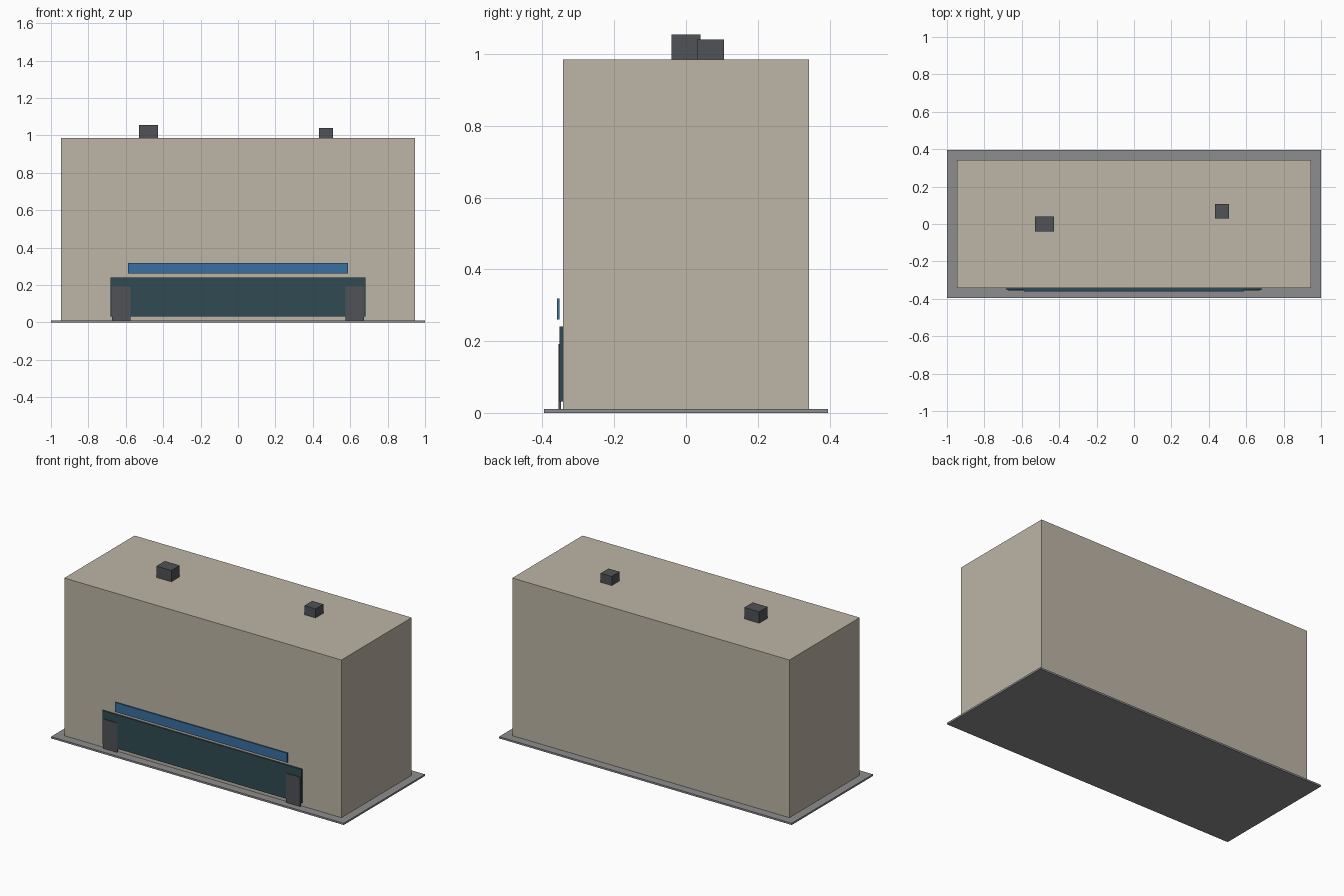
import bpy

if "Cube" in bpy.data.objects:
    bpy.data.objects.remove(bpy.data.objects["Cube"])


def material(name, rgb):
    m = bpy.data.materials.new(name)
    m.diffuse_color = (*rgb, 1.0)
    m.use_nodes = True
    m.node_tree.nodes["Principled BSDF"].inputs["Base Color"].default_value = m.diffuse_color
    return m


def box(name, x, y, z, mat):
    """Box from (min, max) extents on each axis."""
    bpy.ops.mesh.primitive_cube_add(size=1, location=[(a + b) / 2 for a, b in (x, y, z)])
    ob = bpy.context.object
    ob.name = name
    ob.scale = [b - a for a, b in (x, y, z)]
    bpy.ops.object.transform_apply(location=False, rotation=False, scale=True)
    ob.data.materials.append(mat)
    return ob


paving = material("paving", (0.27, 0.27, 0.27))
wall = material("wall", (0.51, 0.46, 0.38))
glass = material("dark_glass", (0.03, 0.07, 0.085))
blue = material("sign_blue", (0.04, 0.16, 0.36))
dark = material("dark_metal", (0.08, 0.085, 0.095))

# Ground slab and main block
box("ground_slab", (-1, 1), (-0.396, 0.396), (0, 0.011), paving)
box("building_block", (-0.947, 0.947), (-0.343, 0.343), (0.011, 0.985), wall)

# Shopfront glazing, floating sign band and the two end piers
box("shopfront_glass", (-0.681, 0.681), (-0.352, -0.343), (0.032, 0.241), glass)
box("sign_band", (-0.588, 0.588), (-0.360, -0.352), (0.261, 0.319), blue)
for side, label in ((-1, "left"), (1, "right")):
    cx = side * 0.625
    box(label + "_entrance_pier", (cx - 0.049, cx + 0.049), (-0.356, -0.349), (0.011, 0.192), dark)

# Rooftop units
box("large_roof_unit", (-0.529, -0.427), (-0.041, 0.041), (0.985, 1.055), dark)
box("small_roof_unit", (0.433, 0.509), (0.030, 0.106), (0.985, 1.041), dark)
